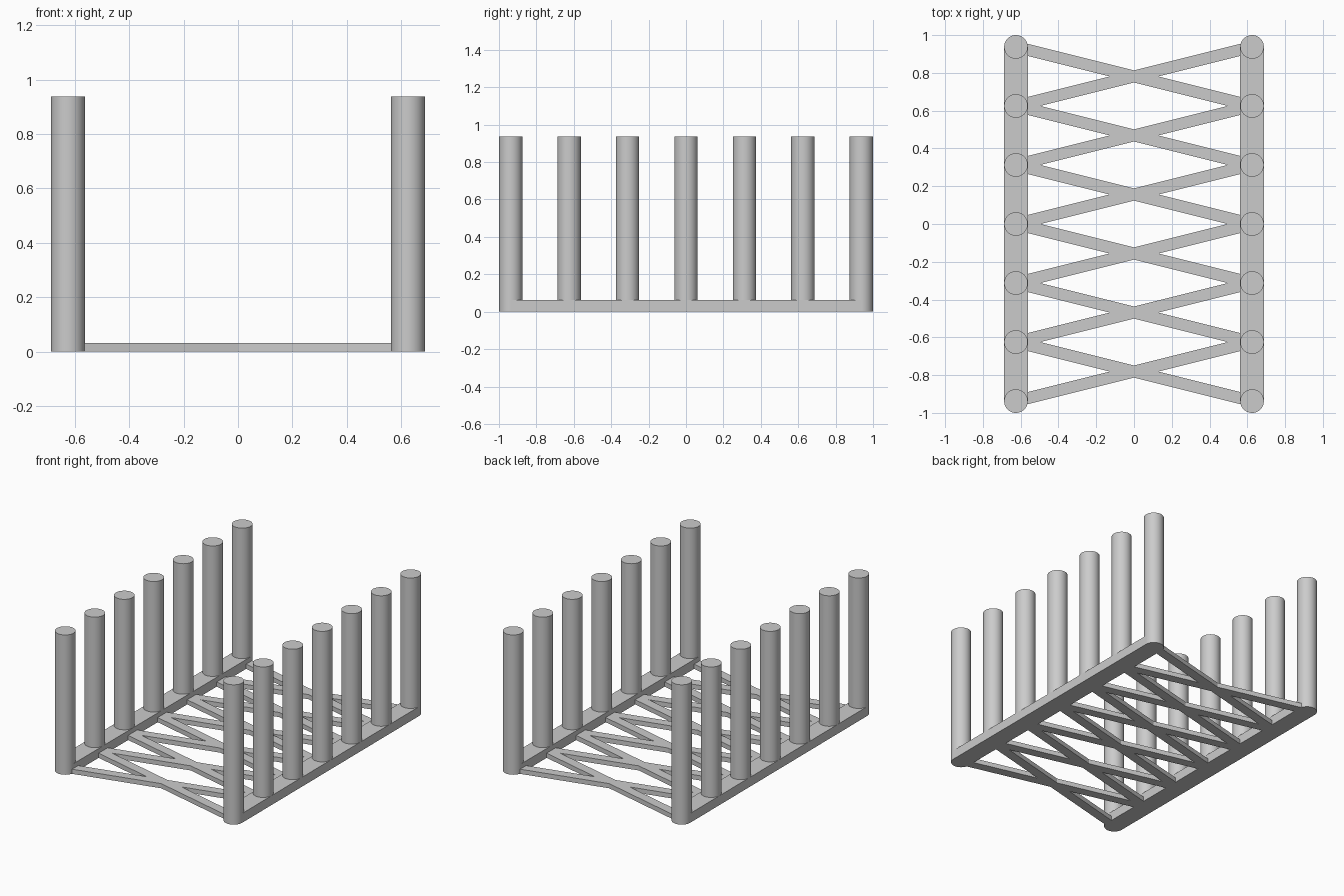
import bpy, math

if "Cube" in bpy.data.objects:
    bpy.data.objects.remove(bpy.data.objects["Cube"])

grey = bpy.data.materials.new("light grey")
grey.diffuse_color = (0.6, 0.6, 0.6, 1)
grey.use_nodes = True
grey.node_tree.nodes["Principled BSDF"].inputs["Base Color"].default_value = grey.diffuse_color

X, STEP, R, TOP = 0.625, 0.3125, 0.0625, 0.9375
rows = [STEP * i for i in range(-3, 4)]


def finish(name):
    ob = bpy.context.object
    ob.name = name
    ob.data.materials.append(grey)
    return ob


def bar(name, loc, size, angle=0):
    bpy.ops.mesh.primitive_cube_add(size=1, location=loc, rotation=(0, 0, angle))
    ob = finish(name)
    ob.scale = size
    return ob


for side, label in ((-1, "left"), (1, "right")):
    # long base rail, its ends rounded off by the outer posts
    bar(label + "_rail", (side * X, 0, 0.03125), (2 * R, 6 * STEP, 0.0625))
    # row of upright round posts
    for y in rows:
        bpy.ops.mesh.primitive_cylinder_add(vertices=64, radius=R, depth=TOP,
                                            location=(side * X, y, TOP / 2))
        finish(label + "_post")
        bpy.ops.object.shade_smooth_by_angle(angle=math.radians(30))

# crossed floor braces between neighbouring posts
length = math.hypot(2 * X, STEP)
angle = math.atan2(STEP, 2 * X)
for y in rows[:-1]:
    for s in (-1, 1):
        bar("cross_brace", (0, y + STEP / 2, 0.015625),
            (length, 0.0625, 0.03125), s * angle)
